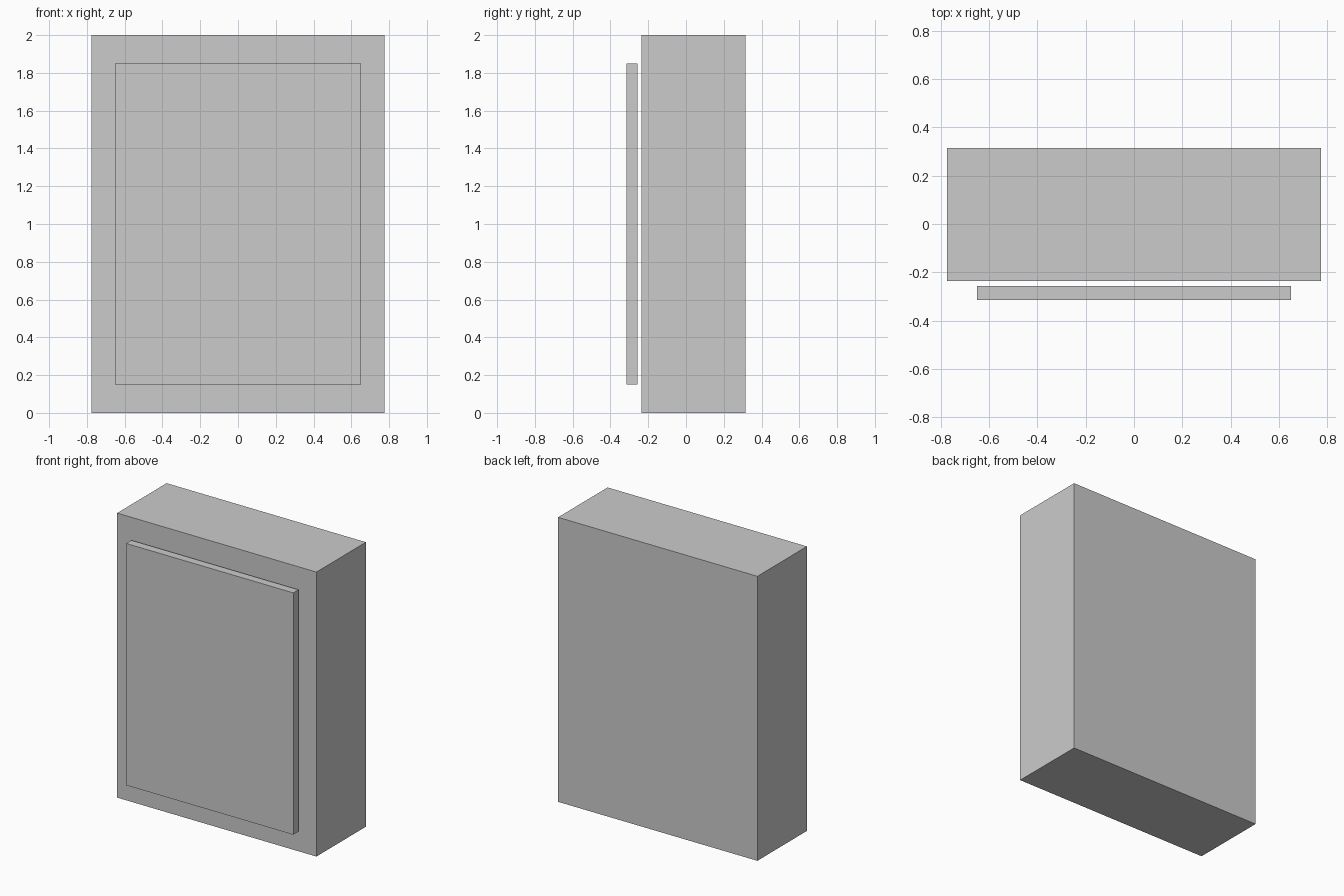
import bpy

if "Cube" in bpy.data.objects:
    bpy.data.objects.remove(bpy.data.objects["Cube"])


def box(name, x, y, z):
    """Add a box spanning the given (min, max) ranges."""
    spans = (x, y, z)
    bpy.ops.mesh.primitive_cube_add(size=1, location=[(a + b) / 2 for a, b in spans])
    obj = bpy.context.object
    obj.name = name
    obj.scale = [b - a for a, b in spans]
    bpy.ops.object.transform_apply(location=False, rotation=False, scale=True)
    return obj


# Main cabinet body
box("cabinet_body", (-0.775, 0.775), (-0.236, 0.314), (0, 2))

# Front panel, held off the body by a narrow gap
box("front_panel", (-0.65, 0.65), (-0.314, -0.256), (0.15, 1.85))
